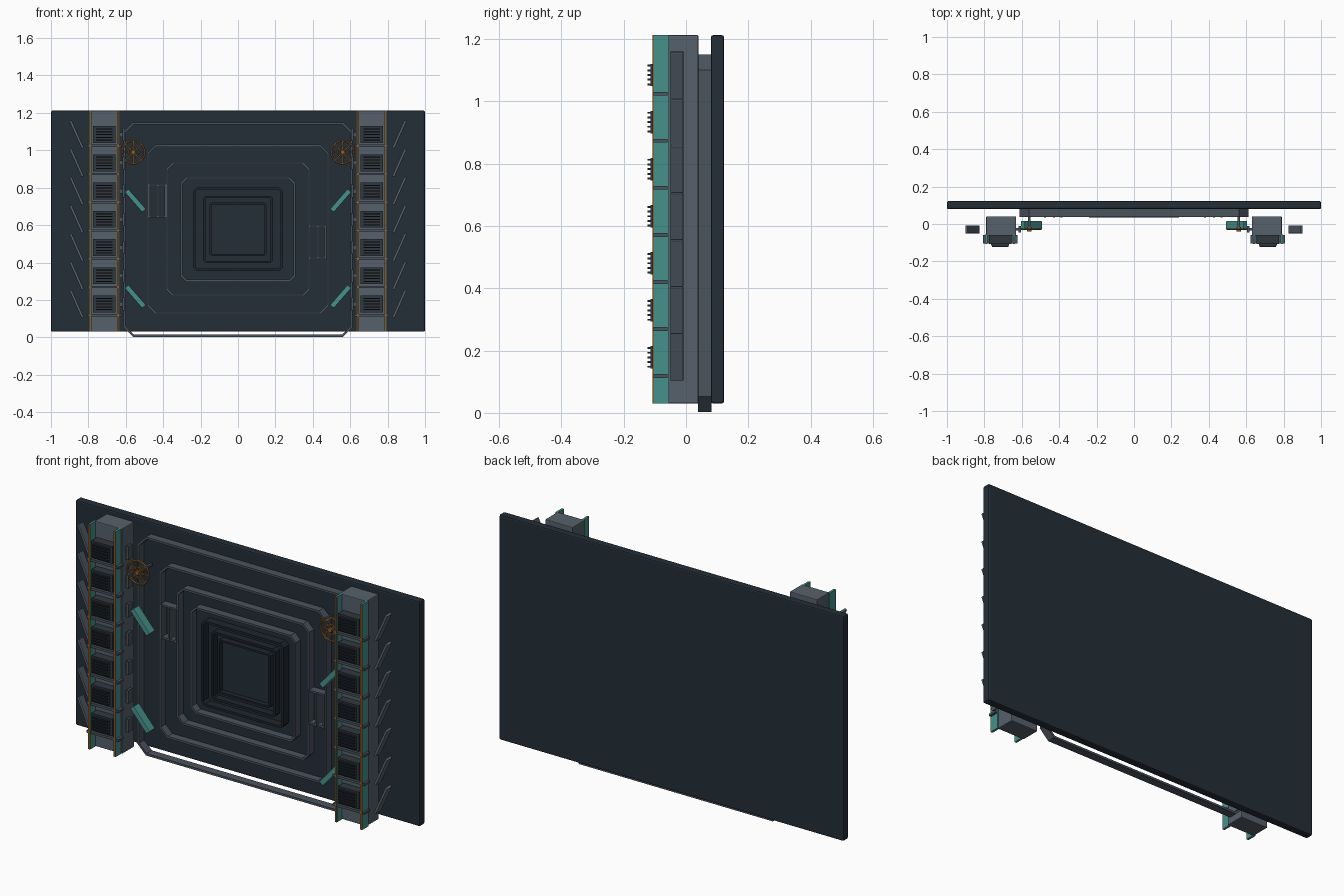
import bpy, bmesh, math
from mathutils import Matrix, Vector

if "Cube" in bpy.data.objects:
    bpy.data.objects.remove(bpy.data.objects["Cube"])


def material(name, hexcode):
    m = bpy.data.materials.new(name)
    ch = [int(hexcode[i:i + 2], 16) / 255 for i in (0, 2, 4)]
    lin = [c / 12.92 if c <= 0.04045 else ((c + 0.055) / 1.055) ** 2.4 for c in ch]
    m.diffuse_color = (*lin, 1)
    m.use_nodes = True
    m.node_tree.nodes["Principled BSDF"].inputs["Base Color"].default_value = m.diffuse_color
    return m


PANEL = material("dark slate", "232E37")
STEEL = material("steel grey", "56606B")
BAR = material("bar grey", "4A535D")
BLACK = material("near black", "1E262D")
VENT = material("vent grey", "30383F")
TEAL = material("teal", "46918C")
ORANGE = material("bronze orange", "85602F")


def finish(name, bm, mat):
    bmesh.ops.recalc_face_normals(bm, faces=bm.faces)
    me = bpy.data.meshes.new(name)
    bm.to_mesh(me)
    bm.free()
    me.materials.append(mat)
    ob = bpy.data.objects.new(name, me)
    bpy.context.collection.objects.link(ob)
    return ob


def add_box(bm, x, y, z, angle=0):
    """Box from (min, max) pairs, turned about its own y axis."""
    c = Vector([(a + b) / 2 for a, b in (x, y, z)])
    s = [abs(b - a) for a, b in (x, y, z)]
    bmesh.ops.create_cube(bm, size=1, matrix=Matrix.Translation(c)
                          @ Matrix.Rotation(angle, 4, 'Y') @ Matrix.Diagonal((*s, 1)))


def box(name, mat, x, y, z, angle=0, bevel=0):
    bm = bmesh.new()
    add_box(bm, x, y, z, angle)
    ob = finish(name, bm, mat)
    if bevel:
        mod = ob.modifiers.new("bevel", 'BEVEL')
        mod.width, mod.segments = bevel, 2
    return ob


def strut(name, mat, p, q, width, y):
    """Flat bar from p to q in the xz plane."""
    dx, dz = q[0] - p[0], q[1] - p[1]
    length = math.hypot(dx, dz)
    cx, cz = (p[0] + q[0]) / 2, (p[1] + q[1]) / 2
    return box(name, mat, (cx - width / 2, cx + width / 2), y,
               (cz - length / 2, cz + length / 2), math.atan2(dx, dz), 0.003)


def octagon(w, z0, z1, c):
    return [(-w + c, z0), (w - c, z0), (w, z0 + c), (w, z1 - c),
            (w - c, z1), (-w + c, z1), (-w, z1 - c), (-w, z0 + c)]


def ring(name, mat, w, z0, z1, c, t, y):
    """Rectangular frame with cut corners."""
    bm = bmesh.new()
    outer, inner = octagon(w, z0, z1, c), octagon(w - t, z0 + t, z1 - t, c - 0.586 * t)
    v = [[bm.verts.new((px, yy, pz)) for px, pz in loop]
         for loop, yy in ((outer, y[0]), (inner, y[0]), (inner, y[1]), (outer, y[1]))]
    for k in range(4):
        a, b = v[k], v[(k + 1) % 4]
        for i in range(8):
            j = (i + 1) % 8
            bm.faces.new((a[i], a[j], b[j], b[i]))
    return finish(name, bm, mat)


# Back panel
box("back_panel", PANEL, (-1, 1), (0.08, 0.122), (0.03, 1.212), bevel=0.007)

# Concentric frames
ring("outer_frame", BAR, 0.612, 0.003, 1.15, 0.05, 0.011, (0.038, 0.082))
ring("second_frame", BAR, 0.487, 0.125, 1.03, 0.045, 0.011, (0.04, 0.082))
ring("third_frame", BAR, 0.385, 0.22, 0.937, 0.035, 0.011, (0.04, 0.082))
ring("fourth_frame", BAR, 0.307, 0.297, 0.857, 0.03, 0.011, (0.04, 0.082))
ring("fifth_frame", BLACK, 0.24, 0.355, 0.802, 0.02, 0.012, (0.036, 0.082))
ring("sixth_frame", BLACK, 0.187, 0.397, 0.757, 0.014, 0.012, (0.042, 0.082))
ring("inner_frame", BLACK, 0.152, 0.436, 0.72, 0.01, 0.01, (0.048, 0.082))
box("centre_plate", PANEL, (-0.142, 0.142), (0.075, 0.082), (0.446, 0.71))

# Ladder brackets beside the frames
for name, x0, z0 in (("left_bracket", -0.48, 0.64), ("right_bracket", 0.375, 0.42)):
    bm = bmesh.new()
    for dx in (0, 0.047, 0.088):
        add_box(bm, (x0 + dx, x0 + dx + 0.01), (0.036, 0.082), (z0, z0 + 0.18))
    for dz in (0, 0.17):
        add_box(bm, (x0, x0 + 0.098), (0.04, 0.082), (z0 + dz, z0 + dz + 0.01))
    finish(name, bm, BAR)

STEP = 0.151
for s, side in ((-1, "left"), (1, "right")):
    # Tower body
    box(side + "_tower", STEEL, (s * 0.63, s * 0.79), (-0.062, 0.04), (0.03, 1.212), bevel=0.004)

    # Rails with a bright front edge
    for x, pos in ((0.642, "inner"), (0.79, "outer")):
        box(f"{side}_{pos}_rail", TEAL, (s * (x - 0.006), s * (x + 0.006)), (-0.102, -0.055), (0.03, 1.212))
        box(f"{side}_{pos}_rail_edge", ORANGE, (s * (x - 0.005), s * (x + 0.005)), (-0.107, -0.102), (0.03, 1.212))

    vents, slats, clamps, clips = (bmesh.new() for _ in range(4))
    for i in range(7):
        z = 0.178 + i * STEP
        # Vent box with an open front lip
        add_box(vents, (s * 0.656, s * 0.776), (-0.106, -0.06), (z - 0.045, z + 0.045))
        add_box(vents, (s * 0.668, s * 0.764), (-0.114, -0.104), (z - 0.036, z + 0.036))
        # Louvres
        for k in range(5):
            zz = z + (k - 2) * 0.015
            add_box(slats, (s * 0.672, s * 0.76), (-0.124, -0.11), (zz - 0.003, zz + 0.003))
        # Clamp band round the rails, and clip on the tower's inner side
        zc = z - 0.06
        add_box(clamps, (s * 0.622, s * 0.808), (-0.104, -0.06), (zc - 0.006, zc + 0.006))
        add_box(clips, (s * 0.605, s * 0.618), (-0.045, -0.012), (z - 0.035, z + 0.035))
        add_box(clips, (s * 0.615, s * 0.632), (-0.034, -0.022), (z - 0.012, z + 0.012))
        # Slanted outer fin
        strut(f"{side}_fin_{i + 1}", STEEL, (s * 0.83, z - 0.073), (s * 0.896, z + 0.075), 0.014, (-0.05, -0.008))
    finish(side + "_vents", vents, VENT)
    finish(side + "_louvres", slats, BLACK)
    finish(side + "_clamps", clamps, BAR)
    finish(side + "_clips", clips, BAR)

    # Slanted arms
    for name, zt in (("upper", 0.785), ("lower", 0.272)):
        strut(f"{side}_{name}_arm", TEAL, (s * 0.596, zt), (s * 0.502, zt - 0.108), 0.027, (-0.03, 0.016))

    # Hand wheel: rim, inner ring, spokes, hub and shaft
    centre = Vector((s * 0.56, -0.028, 0.99))
    for name, r, t in (("rim", 0.061, 0.0055), ("inner_ring", 0.027, 0.004)):
        bpy.ops.mesh.primitive_torus_add(major_radius=r, minor_radius=t, major_segments=24, minor_segments=6,
                                         location=centre, rotation=(math.pi / 2, 0, 0))
        ob = bpy.context.object
        ob.name = f"{side}_wheel_{name}"
        ob.data.materials.append(ORANGE)
        bpy.ops.object.shade_smooth_by_angle()
    bm = bmesh.new()
    for k in range(4):
        add_box(bm, (centre.x - 0.003, centre.x + 0.003), (-0.031, -0.025),
                (centre.z - 0.06, centre.z + 0.06), k * math.pi / 4)
    bmesh.ops.create_cone(bm, cap_ends=True, segments=12, radius1=0.012, radius2=0.012, depth=0.024,
                          matrix=Matrix.Translation(centre) @ Matrix.Rotation(math.pi / 2, 4, 'X'))
    finish(side + "_wheel_spokes", bm, ORANGE)
    box(side + "_wheel_shaft", BAR, (centre.x - 0.006, centre.x + 0.006), (-0.02, 0.08), (0.984, 0.996))
